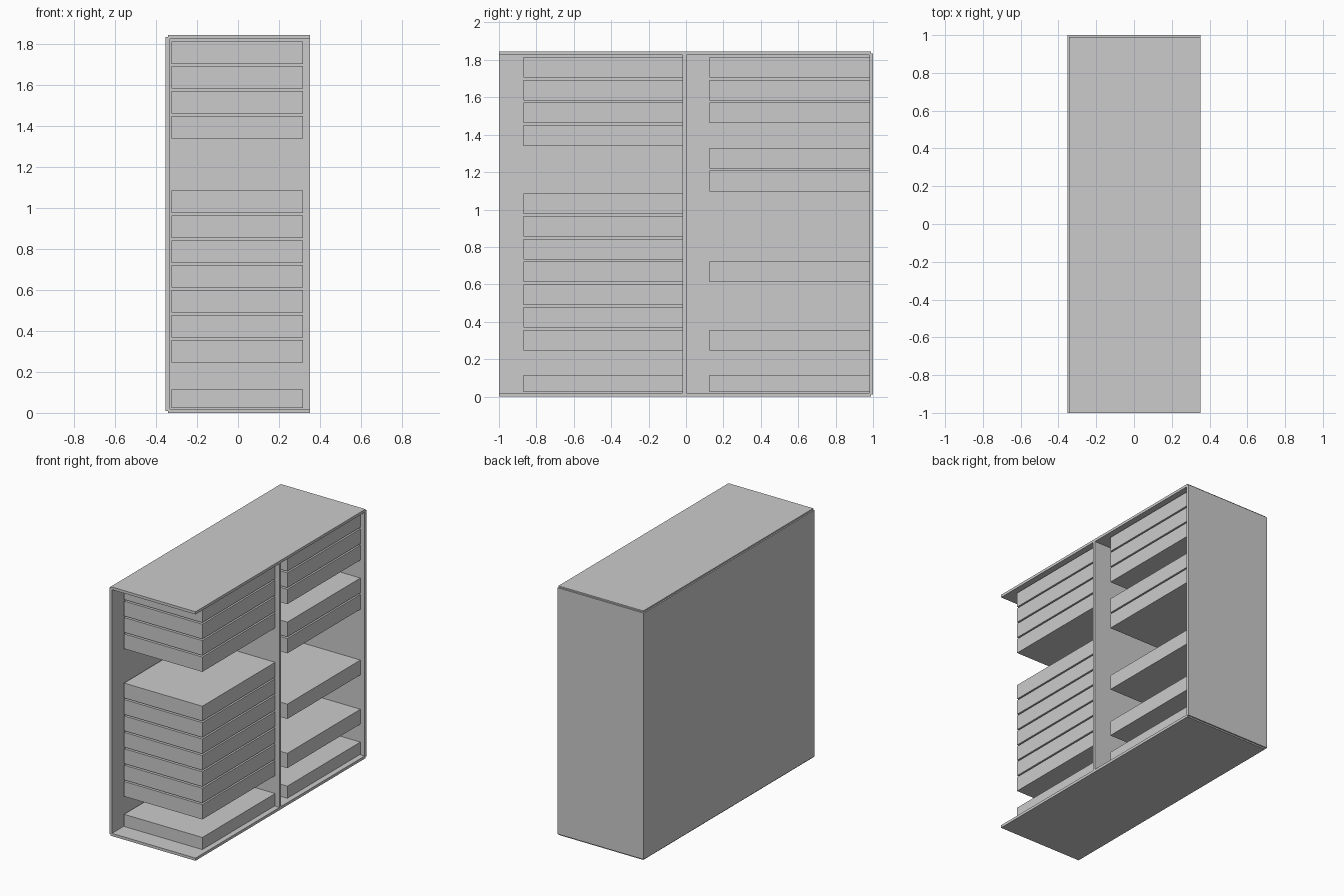
import bpy

if "Cube" in bpy.data.objects:
    bpy.data.objects.remove(bpy.data.objects["Cube"], do_unlink=True)

# Single plain grey
grey = bpy.data.materials.new("light_grey")
grey.use_nodes = True
color = (0.6, 0.6, 0.6, 1)
grey.diffuse_color = color
grey.node_tree.nodes["Principled BSDF"].inputs["Base Color"].default_value = color


def box(name, low, high):
    """Axis-aligned box between two corners."""
    centre = [(a + b) / 2 for a, b in zip(low, high)]
    bpy.ops.mesh.primitive_cube_add(size=1, location=centre)
    obj = bpy.context.object
    obj.name = name
    obj.scale = [b - a for a, b in zip(low, high)]
    bpy.ops.object.transform_apply(location=False, rotation=False, scale=True)
    obj.data.materials.append(grey)
    return obj


T = 0.02              # board thickness
STEP = T / 2          # how far the back and end boards stand proud
HEIGHT = 1.845
BACK, FRONT = -0.353, 0.352

# Cabinet shell: open towards +x and at the -y end
box("bottom_panel", (BACK + STEP, -1, 0), (FRONT, 1 - STEP, T))
box("top_panel", (BACK + STEP, -1, HEIGHT - T), (FRONT, 1 - STEP, HEIGHT))
box("back_panel", (BACK, -1, STEP), (BACK + T, 1 - STEP, HEIGHT - STEP))
box("end_panel", (BACK, 1 - T, STEP), (FRONT, 1, HEIGHT - STEP))
box("divider", (BACK + T, -0.018, T), (FRONT, 0.002, HEIGHT - T))

# Stacked drawers, each in a numbered slot counted down from the top
PITCH, DRAWER_H, TOP_SLOT = 0.1215, 0.11, 1.815
bays = {
    "front_bay": (-0.87, -0.018, (0, 1, 2, 3, 6, 7, 8, 9, 10, 11, 12, 14)),
    "rear_bay": (0.125, 0.98, (0, 1, 2, 4, 5, 9, 12, 14)),
}
for bay, (y0, y1, slots) in bays.items():
    for slot in slots:
        top = TOP_SLOT - PITCH * slot
        base = max(top - DRAWER_H, T + 0.004)
        box(f"{bay}_drawer_{slot}", (-0.325, y0, base), (0.317, y1, top))
